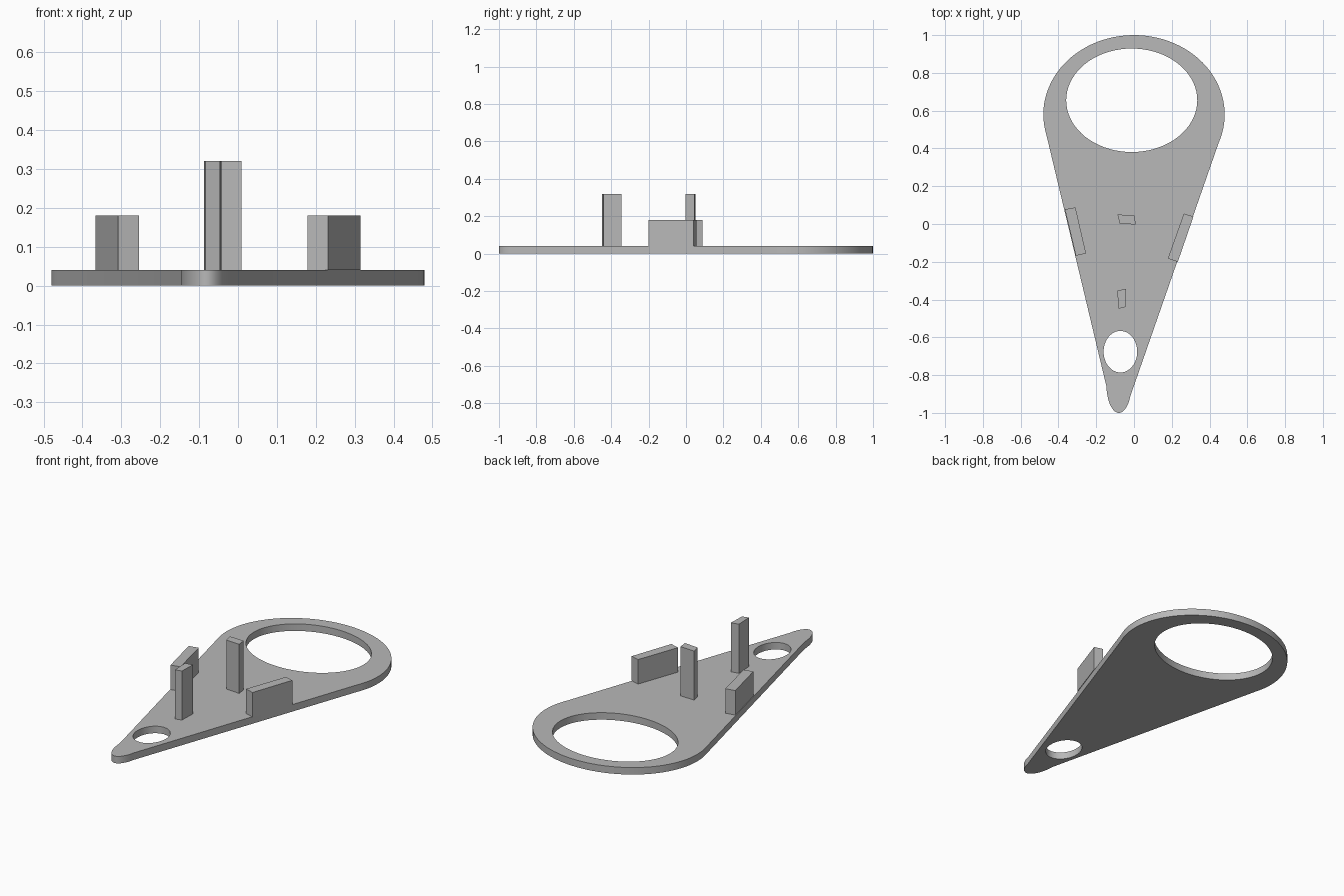
import bpy
import bmesh
from math import sin, cos, radians

cube = bpy.data.objects.get("Cube")
if cube:
    bpy.data.objects.remove(cube, do_unlink=True)

grey = bpy.data.materials.new("plain grey")
grey.use_nodes = True
colour = (0.48, 0.48, 0.48, 1)
grey.diffuse_color = colour
grey.node_tree.nodes["Principled BSDF"].inputs["Base Color"].default_value = colour


def arc(cx, cy, rx, ry, start, end, steps):
    """Points along an elliptical arc, both ends included."""
    angles = [radians(start + (end - start) * i / steps) for i in range(steps + 1)]
    return [(cx + rx * cos(a), cy + ry * sin(a)) for a in angles]


def prism(name, loops, bottom, top, smooth=False):
    """Fill an outline (further loops are holes) and extrude it upward."""
    bm = bmesh.new()
    edges = []
    for loop in loops:
        verts = [bm.verts.new((x, y, bottom)) for x, y in loop]
        edges += [bm.edges.new((v, verts[i - 1])) for i, v in enumerate(verts)]
    bmesh.ops.triangle_fill(bm, use_beauty=True, edges=edges, normal=(0, 0, 1))
    result = bmesh.ops.extrude_face_region(bm, geom=bm.faces[:], use_keep_orig=True)
    raised = [g for g in result["geom"] if isinstance(g, bmesh.types.BMVert)]
    bmesh.ops.translate(bm, verts=raised, vec=(0, 0, top - bottom))
    bmesh.ops.recalc_face_normals(bm, faces=bm.faces[:])
    mesh = bpy.data.meshes.new(name)
    bm.to_mesh(mesh)
    bm.free()
    mesh.materials.append(grey)
    obj = bpy.data.objects.new(name, mesh)
    bpy.context.collection.objects.link(obj)
    if smooth:
        bpy.ops.object.select_all(action="DESELECT")
        obj.select_set(True)
        bpy.context.view_layer.objects.active = obj
        bpy.ops.object.shade_smooth_by_angle(angle=radians(30))
    return obj


# Teardrop plate with a large and a small oval hole
outline = arc(0, 0.58, 0.48, 0.42, -21, 195, 56) + arc(-0.08, -0.85, 0.066, 0.15, 184, 335, 28)
large_hole = arc(-0.012, 0.655, 0.347, 0.274, 0, 355, 71)
small_hole = arc(-0.072, -0.676, 0.089, 0.11, 0, 352.5, 47)
thickness = 0.04
prism("base_plate", [outline, large_hole, small_hole], 0, thickness, smooth=True)

# Upright posts and side walls, each a slightly skewed four-sided block
blocks = {
    "middle_post": (0.32, [(-0.087, 0.05), (0.003, 0.046), (0.009, -0.003), (-0.076, 0.003)]),
    "front_post": (0.32, [(-0.088, -0.352), (-0.043, -0.344), (-0.046, -0.44), (-0.083, -0.449)]),
    "right_wall": (0.18, [(-0.366, 0.078), (-0.31, 0.088), (-0.254, -0.156), (-0.308, -0.168)]),
    "left_wall": (0.18, [(0.264, 0.055), (0.315, 0.04), (0.232, -0.2), (0.179, -0.183)]),
}
for name, (top, corners) in blocks.items():
    prism(name, [corners], thickness, top)
